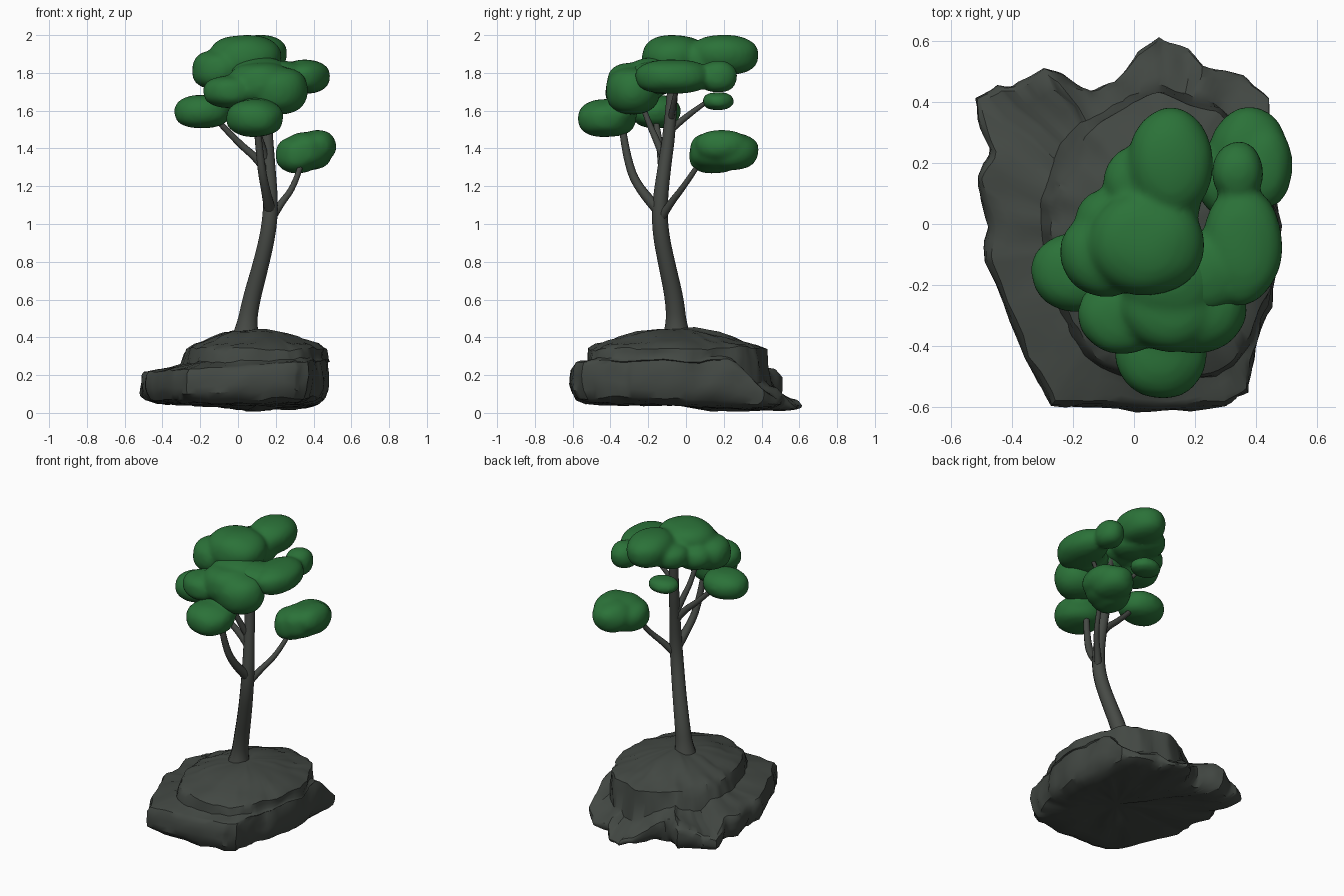
import bpy, bmesh, math
from mathutils import Vector, noise

cube = bpy.data.objects.get("Cube")
if cube:
    bpy.data.objects.remove(cube, do_unlink=True)


def material(name, rgb):
    m = bpy.data.materials.new(name)
    m.use_nodes = True
    m.diffuse_color = (*rgb, 1)
    bsdf = m.node_tree.nodes["Principled BSDF"]
    bsdf.inputs["Base Color"].default_value = (*rgb, 1)
    bsdf.inputs["Roughness"].default_value = 0.9
    return m


STONE = material("dark stone", (0.055, 0.064, 0.056))
BARK = material("grey bark", (0.062, 0.068, 0.06))
LEAF = material("leaf green", (0.024, 0.168, 0.04))


def activate(obj):
    bpy.ops.object.select_all(action='DESELECT')
    obj.select_set(True)
    bpy.context.view_layer.objects.active = obj


def finish(bm, name, mat, angle):
    bmesh.ops.recalc_face_normals(bm, faces=bm.faces)
    mesh = bpy.data.meshes.new(name)
    bm.to_mesh(mesh)
    bm.free()
    obj = bpy.data.objects.new(name, mesh)
    bpy.context.collection.objects.link(obj)
    mesh.materials.append(mat)
    activate(obj)
    bpy.ops.object.shade_smooth_by_angle(angle=math.radians(angle))
    return obj


# Rock: the ground outline is lofted up a ledge, a cliff and a low mound
OUTLINE = [(-.27, -.6), (0, -.61), (.3, -.6), (.37, -.55), (.4, -.4), (.45, -.28),
           (.48, 0), (.45, .2), (.45, .41), (.35, .49), (.22, .52), (.18, .58),
           (.09, .62), (.01, .57), (-.05, .47), (-.15, .44), (-.22, .47), (-.3, .51),
           (-.4, .46), (-.46, .46), (-.52, .41), (-.48, .25), (-.52, .15), (-.48, 0),
           (-.48, -.13), (-.36, -.45)]
CENTRE = Vector((.1, -.05, 0))


def rim_height(p):
    back = .7 * max(0, p.y - .34) * min(1, max(0, (p.x + .25) / .2))
    corners = .6 * max(0, p.x + p.y - .7) + .35 * max(0, p.y - p.x - .75)
    return .245 + .06 * p.x - back - corners


def floor_height(p):
    return .055 - .065 * max(0, p.y) * min(1, max(0, (p.x + .4) / .3))


def mound_edge(p):
    a = math.atan2((p.y - CENTRE.y) / .47, (p.x - CENTRE.x) / .37)
    wobble = 1 + .07 * noise.noise(Vector((math.cos(a) * 2, math.sin(a) * 2, 4)))
    edge = CENTRE + Vector((.37 * math.cos(a), .47 * math.sin(a), 0)) * wobble
    # stay inside the outline where the mound meets the outer wall
    limit = (p - CENTRE).length * .96
    reach = edge - CENTRE
    return CENTRE + reach * min(1, limit / reach.length)


def ring_point(kind, p, t, h):
    """kind: wall runs floor to rim, ledge runs rim to mound, mound runs to centre"""
    rim = rim_height(p)
    if kind == "wall":
        q = CENTRE.lerp(p, t)
        low = floor_height(p)
        q.z = low + (rim - low) * h
    elif kind == "ledge":
        q = p.lerp(mound_edge(p), t)
        q.z = rim + (.34 - rim) * h
    else:
        q = mound_edge(p).lerp(CENTRE, t)
        q.z = .34 * (1 - h) + .44 * h
    return q


RINGS = [("wall", .3, -.05), ("wall", .5, -.05), ("wall", .7, -.05), ("wall", .86, 0),
         ("wall", .95, .1), ("wall", .99, .3), ("wall", 1, .5), ("wall", 1, .7),
         ("wall", .99, .88), ("wall", .965, 1), ("ledge", .3, .08), ("ledge", .6, .18),
         ("ledge", .85, .3), ("ledge", .93, .7), ("ledge", 1, 1), ("mound", .1, .2),
         ("mound", .24, .36), ("mound", .36, .57), ("mound", .54, .82), ("mound", .8, 1)]
STEPS = 5
path = []
for i, a in enumerate(OUTLINE):
    b = OUTLINE[(i + 1) % len(OUTLINE)]
    for s in range(STEPS):
        path.append(Vector((*a, 0)).lerp(Vector((*b, 0)), s / STEPS))

bm = bmesh.new()
loops = []
for kind, t, h in RINGS:
    loop = []
    for p in path:
        q = ring_point(kind, p, t, h)
        q += noise.noise_vector(q * 7) * .016 + noise.noise_vector(q * 17) * .01
        q.z = max(q.z, 0)
        loop.append(bm.verts.new(q))
    loops.append(loop)
n = len(path)
for low, high in zip(loops, loops[1:]):
    for i in range(n):
        j = (i + 1) % n
        bm.faces.new((low[i], low[j], high[j], high[i]))
for loop, z in ((loops[0], .04), (loops[-1], .445)):
    hub = bm.verts.new((CENTRE.x, CENTRE.y, z))
    for i in range(n):
        bm.faces.new((loop[i], loop[(i + 1) % n], hub))
finish(bm, "rock_base", STONE, 35)


# Trunk and branches: tapered curves, points are x, y, z, radius
def limb(name, points):
    curve = bpy.data.curves.new(name, 'CURVE')
    curve.dimensions = '3D'
    curve.bevel_depth = 1
    curve.bevel_resolution = 3
    curve.use_fill_caps = True
    spline = curve.splines.new('NURBS')
    spline.points.add(len(points) - 1)
    for sp, (x, y, z, r) in zip(spline.points, points):
        sp.co = (x, y, z, 1)
        sp.radius = r
    spline.order_u = 3
    spline.use_endpoint_u = True
    spline.resolution_u = 6
    curve.materials.append(BARK)
    obj = bpy.data.objects.new(name, curve)
    bpy.context.collection.objects.link(obj)
    activate(obj)
    bpy.ops.object.convert(target='MESH')
    bpy.ops.object.shade_smooth_by_angle(angle=math.radians(50))


limb("trunk", [(.04, -.05, .38, .085), (.045, -.05, .46, .054), (.07, -.06, .6, .049),
               (.12, -.1, .78, .045), (.16, -.135, .95, .043), (.175, -.14, 1.1, .041),
               (.165, -.115, 1.3, .035), (.15, -.085, 1.5, .033), (.14, -.065, 1.8, .026)])
limb("low_branch", [(.17, -.14, 1.02, .026), (.22, -.09, 1.1, .02),
                    (.3, -.01, 1.2, .016), (.335, .07, 1.32, .014)])
limb("front_branch", [(.17, -.14, 1.07, .032), (.15, -.23, 1.16, .025),
                      (.12, -.31, 1.31, .022), (.1, -.34, 1.53, .018)])
limb("left_branch", [(.16, -.12, 1.27, .026), (.11, -.13, 1.34, .022),
                     (0, -.14, 1.43, .018), (-.11, -.16, 1.55, .015)])
limb("inner_branch", [(.15, -.11, 1.33, .022), (.12, -.15, 1.43, .019),
                      (.09, -.2, 1.54, .016), (.08, -.25, 1.68, .013)])
limb("back_twig", [(.15, -.08, 1.5, .02), (.11, .0, 1.57, .016), (.06, .1, 1.64, .012)])
limb("right_twig", [(.15, -.08, 1.55, .018), (.23, -.07, 1.63, .014), (.32, -.04, 1.75, .011)])


# Foliage: flattened clumps, merged where they belong to one cushion
def foliage(name, clumps):
    bm = bmesh.new()
    for centre, radii in clumps:
        ball = bmesh.ops.create_icosphere(bm, subdivisions=4, radius=1)["verts"]
        for v in ball:
            d = v.co.copy()
            # squarer profile than a plain ellipsoid, with slow lumps
            d *= 1 + .12 * (1 - d.z ** 4 - (d.x ** 2 + d.y ** 2) ** 2)
            d *= 1 + .05 * noise.noise(d * 1.3 + Vector(centre) * 9)
            v.co = Vector(centre) + Vector([a * b for a, b in zip(d, radii)])
    obj = finish(bm, name, LEAF, 180)
    remesh = obj.modifiers.new("merge", 'REMESH')
    remesh.mode = 'VOXEL'
    remesh.voxel_size = .014
    remesh.use_smooth_shade = True
    smooth = obj.modifiers.new("soften", 'SMOOTH')
    smooth.iterations = 8


foliage("crown_top", [((.04, -.06, 1.88), (.19, .175, .12)),
                      ((-.1, -.1, 1.815), (.145, .14, .105)),
                      ((-.07, .01, 1.82), (.125, .11, .085)),
                      ((.09, .08, 1.86), (.135, .13, .105)),
                      ((.02, .14, 1.85), (.12, .12, .08)),
                      ((.12, .2, 1.895), (.14, .185, .105))])
foliage("crown_right", [((.355, -.07, 1.78), (.13, .2, .09)),
                        ((.34, .17, 1.78), (.085, .1, .085)),
                        ((.23, -.16, 1.775), (.13, .13, .09))])
foliage("crown_front", [((.2, -.28, 1.705), (.17, .145, .125)),
                        ((.12, -.27, 1.74), (.17, .15, .115)),
                        ((.12, -.18, 1.78), (.16, .14, .1)),
                        ((-.04, -.3, 1.7), (.145, .13, .085))])
foliage("crown_front_low", [((.09, -.42, 1.56), (.15, .155, .1)),
                            ((.1, -.36, 1.59), (.13, .1, .08))])
foliage("crown_left", [((-.19, -.16, 1.595), (.15, .13, .088))])
foliage("crown_back_small", [((.05, .17, 1.65), (.1, .085, .048))])
foliage("low_branch_clump", [((.315, .15, 1.365), (.115, .135, .098)),
                             ((.375, .24, 1.385), (.125, .145, .098)),
                             ((.36, .16, 1.385), (.12, .14, .1)),
                             ((.425, .19, 1.415), (.095, .14, .082))])
